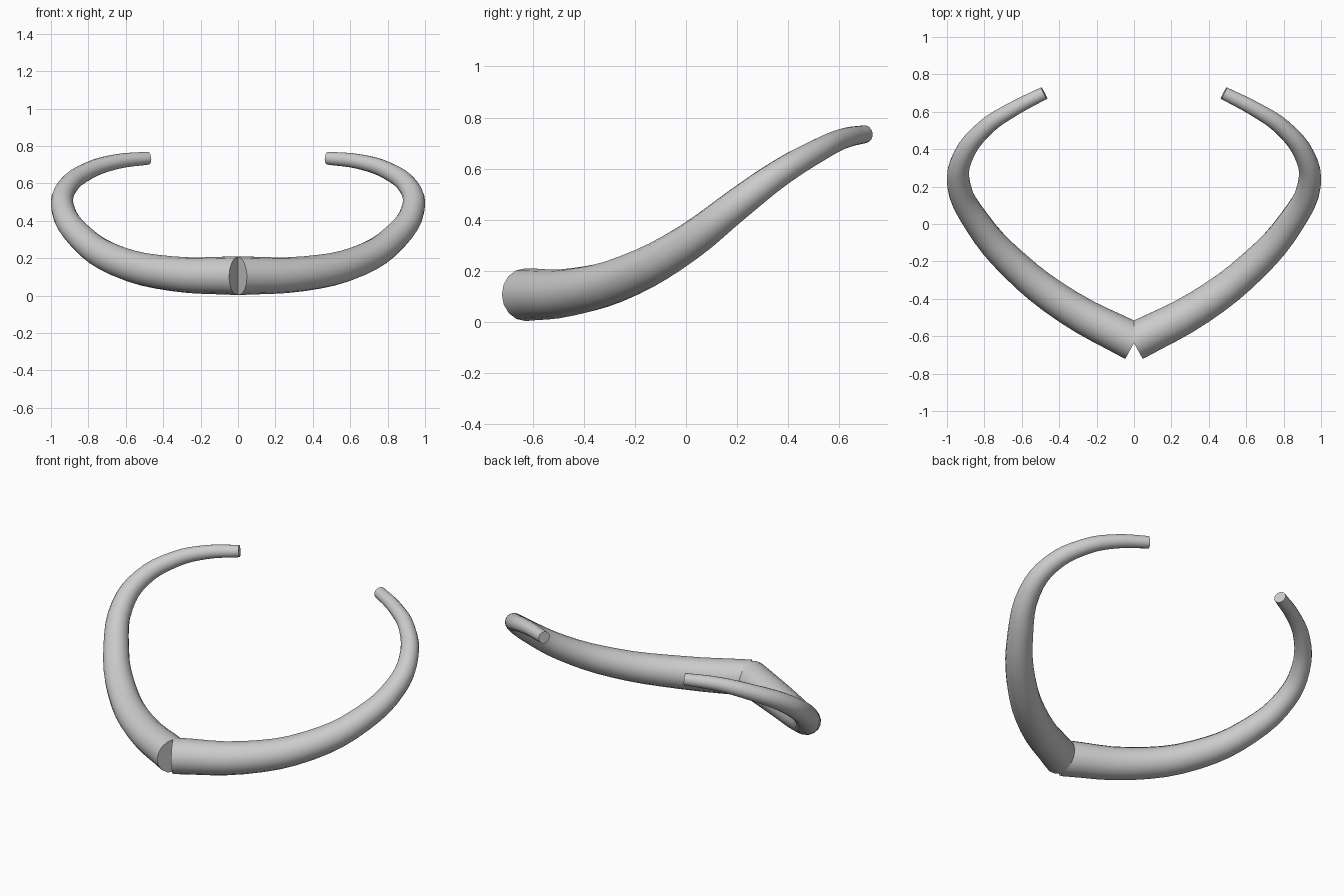
import bpy
from math import radians

if "Cube" in bpy.data.objects:
    bpy.data.objects.remove(bpy.data.objects["Cube"])

# Centre line of the right arm, front joint to back tip: x, y, z, radius
PATH = [
    (0.00, -0.630, 0.106, 0.103),
    (0.35, -0.445, 0.117, 0.093),
    (0.64, -0.220, 0.183, 0.083),
    (0.84, 0.010, 0.312, 0.072),
    (0.937, 0.210, 0.467, 0.062),
    (0.915, 0.360, 0.578, 0.054),
    (0.795, 0.515, 0.670, 0.046),
    (0.645, 0.615, 0.717, 0.040),
    (0.480, 0.700, 0.735, 0.035),
]

# Tapered round tube with flat end caps
curve = bpy.data.curves.new("collar_arm", 'CURVE')
curve.dimensions = '3D'
curve.bevel_depth = 1.0
curve.bevel_resolution = 6
curve.resolution_u = 4
curve.use_fill_caps = True
spline = curve.splines.new('BEZIER')
spline.bezier_points.add(len(PATH) - 1)
for point, (x, y, z, r) in zip(spline.bezier_points, PATH):
    point.co = (x, y, z)
    point.radius = r
    point.handle_left_type = point.handle_right_type = 'AUTO'

collar = bpy.data.objects.new("open_collar", curve)
bpy.context.collection.objects.link(collar)
bpy.context.view_layer.objects.active = collar
collar.select_set(True)
bpy.ops.object.convert(target='MESH')
collar = bpy.context.object

# Left arm mirrors the right one, the two ends cross at the front
mirror = collar.modifiers.new("left_arm", 'MIRROR')
mirror.use_mirror_merge = False
bpy.ops.object.modifier_apply(modifier=mirror.name)
bpy.ops.object.shade_smooth_by_angle(angle=radians(40))
